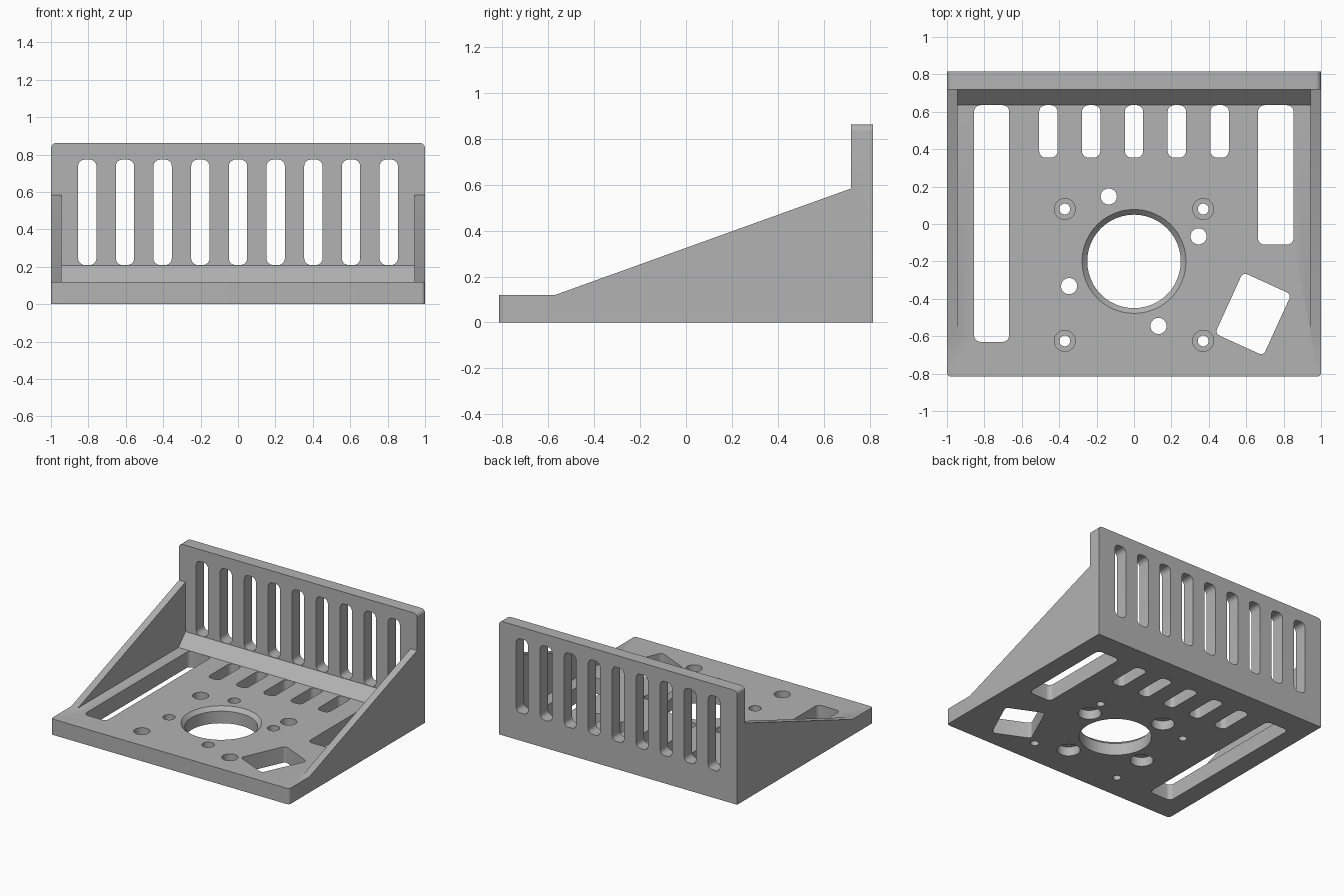
import bpy, bmesh, math
from mathutils import Vector

if "Cube" in bpy.data.objects:
    bpy.data.objects.remove(bpy.data.objects["Cube"])

grey = bpy.data.materials.new("plain grey")
grey.diffuse_color = (0.45, 0.45, 0.45, 1)
grey.use_nodes = True
grey.node_tree.nodes["Principled BSDF"].inputs["Base Color"].default_value = grey.diffuse_color


def rounded(points, radii, steps=6):
    """Closed 2D outline with rounded corners (radius 0 keeps a corner sharp)."""
    out, n = [], len(points)
    if not isinstance(radii, (list, tuple)):
        radii = [radii] * n
    for i, r in enumerate(radii):
        p = Vector(points[i])
        if r == 0:
            out.append(p)
            continue
        a = (Vector(points[i - 1]) - p).normalized()
        b = (Vector(points[(i + 1) % n]) - p).normalized()
        half = a.angle(b) / 2
        centre = p + (a + b).normalized() * (r / math.sin(half))
        start = p + a * (r / math.tan(half)) - centre
        end = p + b * (r / math.tan(half)) - centre
        sweep = start.angle(end)
        for k in range(steps + 1):
            t = k / steps
            out.append(centre + (start * math.sin((1 - t) * sweep)
                                 + end * math.sin(t * sweep)) / math.sin(sweep))
    return out


def rect(x0, x1, y0, y1):
    return [(x0, y0), (x1, y0), (x1, y1), (x0, y1)]


def circle(x, y, r, n=48):
    return [(x + r * math.cos(2 * math.pi * k / n),
             y + r * math.sin(2 * math.pi * k / n)) for k in range(n)]


# Ways to place an outline (u, v) at depth d
FLAT = lambda u, v, d: (u, v, d)
UPRIGHT = lambda u, v, d: (u, d, v)
SIDE = lambda u, v, d: (d, u, v)


def stack(bm, layers, place):
    """Solid through a list of (outline, depth) layers."""
    rings = [[bm.verts.new(place(p[0], p[1], d)) for p in line] for line, d in layers]
    bm.faces.new(rings[0])
    bm.faces.new(rings[-1])
    for a, b in zip(rings, rings[1:]):
        for i in range(len(a)):
            j = (i + 1) % len(a)
            bm.faces.new((a[i], a[j], b[j], b[i]))


def make(name, solids, place):
    bm = bmesh.new()
    for layers in solids:
        stack(bm, layers, place)
    bmesh.ops.recalc_face_normals(bm, faces=bm.faces)
    mesh = bpy.data.meshes.new(name)
    bm.to_mesh(mesh)
    bm.free()
    mesh.materials.append(grey)
    obj = bpy.data.objects.new(name, mesh)
    bpy.context.collection.objects.link(obj)
    return obj


def combine(target, tool, operation):
    mod = target.modifiers.new(operation, 'BOOLEAN')
    mod.operation, mod.solver, mod.object = operation, 'EXACT', tool
    bpy.context.view_layer.objects.active = target
    bpy.ops.object.modifier_apply(modifier=mod.name)
    bpy.data.objects.remove(tool)


def prism(outline, a, b):
    return [(outline, a), (outline, b)]


H = 0.12            # base thickness
D = 0.815           # half depth
LOW, HIGH = -0.1, 0.3

# Base plate with rounded front corners
bracket = make("bracket", [prism(rounded(rect(-1, 1, -D, D), [0.02, 0.02, 0, 0]), 0, H)], FLAT)

# Openings in the base: long slots, short vents, tilted window
cuts = [prism(rounded(rect(-0.855, -0.667, -0.63, 0.635), 0.035), LOW, HIGH),
        prism(rounded(rect(0.663, 0.853, -0.11, 0.635), 0.035), LOW, HIGH)]
for i in range(-2, 3):
    x = i * 0.229
    cuts.append(prism(rounded(rect(x - 0.049, x + 0.049, 0.355, 0.635), 0.035), LOW, HIGH))
tilt = math.radians(-24.5)
window = [(0.637 + u * math.cos(tilt) - v * math.sin(tilt),
           -0.481 + u * math.sin(tilt) + v * math.cos(tilt))
          for u, v in rect(-0.142, 0.142, -0.18, 0.18)]
cuts.append(prism(rounded(window, 0.025), LOW, HIGH))


def bore(x, y, steps):
    return [(circle(x, y, r), z) for r, z in steps]


# Chamfered centre opening
cuts.append(bore(0, -0.2, [(0.25, LOW), (0.25, H - 0.028), (0.278, H), (0.278, HIGH)]))
# Screw holes counterbored from above
for x in (-0.37, 0.37):
    for y in (0.08, -0.625):
        cuts.append(bore(x, y, [(0.029, LOW), (0.029, 0.06), (0.056, 0.06), (0.056, HIGH)]))
# Mounting holes counterbored from below
for x, y in ((-0.135, 0.147), (0.345, -0.066), (-0.347, -0.332), (0.131, -0.545)):
    cuts.append(bore(x, y, [(0.08, LOW), (0.08, 0.07), (0.043, 0.07), (0.043, HIGH)]))
combine(bracket, make("base_cutter", cuts, FLAT), 'DIFFERENCE')

# Back wall with rounded top corners and nine tall slots
wall = make("back_wall", [prism(rounded(rect(-1, 1, 0, 0.863), [0, 0, 0.03, 0.03]), 0.72, D)], UPRIGHT)
slots = []
for i in range(-4, 5):
    x = i * 0.2015
    slots.append(prism(rounded(rect(x - 0.049, x + 0.049, 0.21, 0.773), 0.035), 0.6, 0.9))
combine(wall, make("wall_cutter", slots, UPRIGHT), 'DIFFERENCE')
combine(bracket, wall, 'UNION')

# Sloping side walls
side = [(-0.57, H), (-0.57, 0.05), (0.75, 0.05), (0.75, 0.584), (0.72, 0.584)]
for a, b in ((-1, -0.945), (0.945, 1)):
    combine(bracket, make("side_wall", [prism(side, a, b)], SIDE), 'UNION')

# Sloped strip between base and back wall
strip = [(0.635, H), (0.72, 0.208), (0.75, 0.208), (0.75, 0.08), (0.635, 0.08)]
combine(bracket, make("corner_strip", [prism(strip, -0.97, 0.97)], SIDE), 'UNION')

# Smooth the bores and rounded corners, keep edges sharp
bpy.ops.object.select_all(action='DESELECT')
bracket.select_set(True)
bpy.context.view_layer.objects.active = bracket
bpy.ops.object.shade_smooth_by_angle(angle=math.radians(30))
